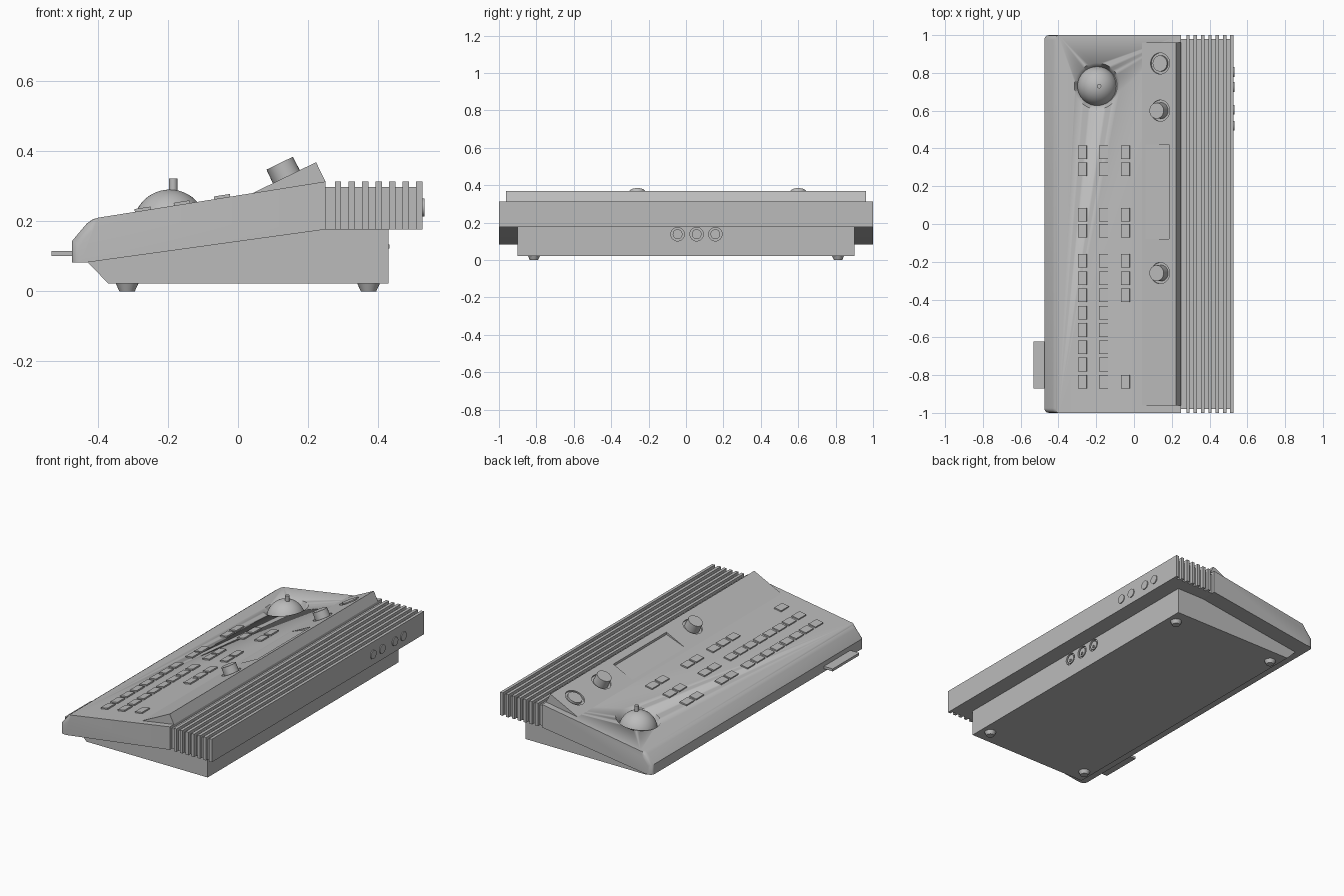
import bpy, bmesh, math
from mathutils import Matrix, Vector

if "Cube" in bpy.data.objects:
    bpy.data.objects.remove(bpy.data.objects["Cube"], do_unlink=True)

grey = bpy.data.materials.new("warm_grey_plastic")
grey.use_nodes = True
grey.diffuse_color = (0.5, 0.5, 0.5, 1)
grey.node_tree.nodes["Principled BSDF"].inputs["Base Color"].default_value = (0.5, 0.5, 0.5, 1)


def finish(name, bm, smooth=False):
    bmesh.ops.recalc_face_normals(bm, faces=bm.faces)
    mesh = bpy.data.meshes.new(name)
    bm.to_mesh(mesh)
    bm.free()
    mesh.materials.append(grey)
    ob = bpy.data.objects.new(name, mesh)
    bpy.context.collection.objects.link(ob)
    if smooth:
        bpy.ops.object.select_all(action='DESELECT')
        ob.select_set(True)
        bpy.context.view_layer.objects.active = ob
        bpy.ops.object.shade_smooth_by_angle(angle=math.radians(35))
    return ob


def prism(profile, y0, y1):
    """Extrude an x-z profile along y."""
    bm = bmesh.new()
    face = bm.faces.new([bm.verts.new((x, y0, z)) for x, z in profile])
    new = bmesh.ops.extrude_face_region(bm, geom=[face])["geom"]
    bmesh.ops.translate(bm, vec=(0, y1 - y0, 0),
                        verts=[v for v in new if isinstance(v, bmesh.types.BMVert)])
    return bm


def box(name, x0, x1, y0, y1, z0, z1):
    return finish(name, prism([(x0, z0), (x1, z0), (x1, z1), (x0, z1)], y0, y1))


def disc(name, base, r0, r1, height, tilt=0.0, sides=32):
    """Cone or cylinder standing on base, its axis tilted about y."""
    bm = bmesh.new()
    bmesh.ops.create_cone(bm, cap_ends=True, segments=sides, radius1=r0, radius2=r1, depth=height)
    turn = Matrix.Rotation(tilt, 4, 'Y')
    bm.transform(Matrix.Translation(base) @ turn @ Matrix.Translation((0, 0, height / 2)))
    return finish(name, bm, True)


def cut(ob, cutters):
    """Subtract the cutters, keep the result and drop the cutters."""
    for c in cutters:
        c.hide_render = True
        mod = ob.modifiers.new("cut", 'BOOLEAN')
        mod.object, mod.operation, mod.solver = c, 'DIFFERENCE', 'EXACT'
    bpy.context.view_layer.update()
    deps = bpy.context.evaluated_depsgraph_get()
    mesh = bpy.data.meshes.new_from_object(ob.evaluated_get(deps))
    ob.modifiers.clear()
    ob.data = mesh
    for c in cutters:
        bpy.data.objects.remove(c, do_unlink=True)


# Sloping top of the shell and steeper top of the raised panel
DECK, PANEL = math.atan(0.159), math.atan(0.487)


def deck_z(x):
    return 0.274 + 0.159 * x


def panel_z(x):
    return 0.277 + 0.487 * (x - 0.034)


# Upper shell with clipped front corners
bm = prism([(-0.43, 0.083), (0.25, 0.177), (0.25, 0.314), (-0.40, deck_z(-0.40)),
            (-0.415, 0.206), (-0.432, 0.194), (-0.475, 0.143), (-0.475, 0.083)], -1, 1)
corners = [e for e in bm.edges if all(v.co.x < -0.41 for v in e.verts)
           and abs(e.verts[0].co.y - e.verts[1].co.y) < 0.1
           and max(v.co.z for v in e.verts) > 0.1]
bmesh.ops.bevel(bm, geom=corners, offset=0.025, segments=3, profile=0.5, affect='EDGES')
shell = finish("upper_shell", bm, True)

# Ball socket and ball with its stick
BALL = Vector((-0.195, 0.73, 0))
n = Vector((-math.sin(DECK), 0, math.cos(DECK)))
seat = BALL + Vector((0, 0, deck_z(BALL.x)))
cut(shell, [disc("socket_cutter", seat - 0.045 * n, 0.100, 0.132, 0.065, -DECK, 48)])
bm = bmesh.new()
bmesh.ops.create_uvsphere(bm, u_segments=40, v_segments=24, radius=0.105)
bm.transform(Matrix.Translation(BALL + Vector((0, 0, 0.186))))
finish("control_ball", bm, True)
disc("ball_stick", (-0.185, 0.73, 0.27), 0.012, 0.012, 0.052, 0, 20)

# Raised control panel with knob wells and a ramped display recess
panel = finish("raised_panel", prism([(0.034, 0.277), (0.223, 0.369), (0.25, 0.314),
                                      (0.245, 0.25), (0.06, 0.25)], -0.962, 0.962))
pn = Vector((-math.sin(PANEL), 0, math.cos(PANEL)))
knob_ys = {"rear_dial": 0.85, "rear_knob": 0.6, "front_knob": -0.26}
cutters = [finish("display_cutter", prism([(0.06, panel_z(0.06)), (0.185, panel_z(0.185) - 0.014),
                                           (0.185, 0.40), (0.06, 0.40)], -0.08, 0.42))]
for name, y in knob_ys.items():
    c = Vector((0.138, y, panel_z(0.138)))
    cutters.append(disc("well_cutter", c - 0.01 * pn, 0.056, 0.056, 0.05, -PANEL))
    top = 0.003 if name == "rear_dial" else 0.043
    disc(name, c - 0.014 * pn, 0.043, 0.042, top + 0.014, -PANEL)
cut(panel, cutters)

# Rows of keys lying on the deck
block = [-0.195 - 0.0915 * i for i in range(8)]
rows = {-0.272: [0.38, 0.29, 0.05, -0.035] + block,
        -0.160: [0.38, 0.29, 0.05, -0.035] + block,
        -0.045: [0.38, 0.29, 0.05, -0.035] + block[:3] + block[-1:]}
for x, ys in rows.items():
    for y in ys:
        bm = bmesh.new()
        bmesh.ops.create_cube(bm, size=1)
        bm.transform(Matrix.Translation((x, y, deck_z(x))) @ Matrix.Rotation(-DECK, 4, 'Y')
                     @ Matrix.Diagonal((0.046, 0.072, 0.016, 1)))
        finish("key", bm)

# Finned rear block
box("fin_core", 0.24, 0.515, -0.98, 0.98, 0.177, 0.298)
for i in range(7):
    x = 0.277 + 0.0387 * i
    box("cooling_fin", x, x + 0.018, -1, 1, 0.177, 0.314)
for y in (0.52, 0.605, 0.725, 0.805):
    disc("rear_cap", (0.52, y, 0.24), 0.026, 0.026, 0.0125, math.pi / 2, 24)

# Lower base, reaching just inside the shell
base = finish("lower_base", prism([(-0.37, 0.022), (0.43, 0.022), (0.43, 0.18), (0.25, 0.18),
                                   (-0.42, 0.087), (-0.43, 0.083)], -0.9, 0.9))
cutters = []
for y in (-0.045, 0.057, 0.157):
    cutters.append(disc("port_cutter", (0.415, y, 0.138), 0.036, 0.036, 0.05, math.pi / 2))
    disc("port_plug", (0.40, y, 0.138), 0.026, 0.026, 0.028, math.pi / 2)
    box("port_key", 0.425, 0.433, y - 0.006, y + 0.006, 0.122, 0.134)
cutters.append(disc("jack_cutter", (0.415, 0.326, 0.128), 0.017, 0.017, 0.05, math.pi / 2))
disc("jack_pin", (0.40, 0.326, 0.128), 0.008, 0.008, 0.03, math.pi / 2, 16)
cut(base, cutters)

# Tapered feet
for x in (-0.317, 0.373):
    for y in (-0.813, 0.813):
        disc("foot", (x, y, 0), 0.022, 0.033, 0.024, 0, 24)

# Thin tray at the front edge
box("front_tray", -0.533, -0.46, -0.872, -0.622, 0.101, 0.116)
